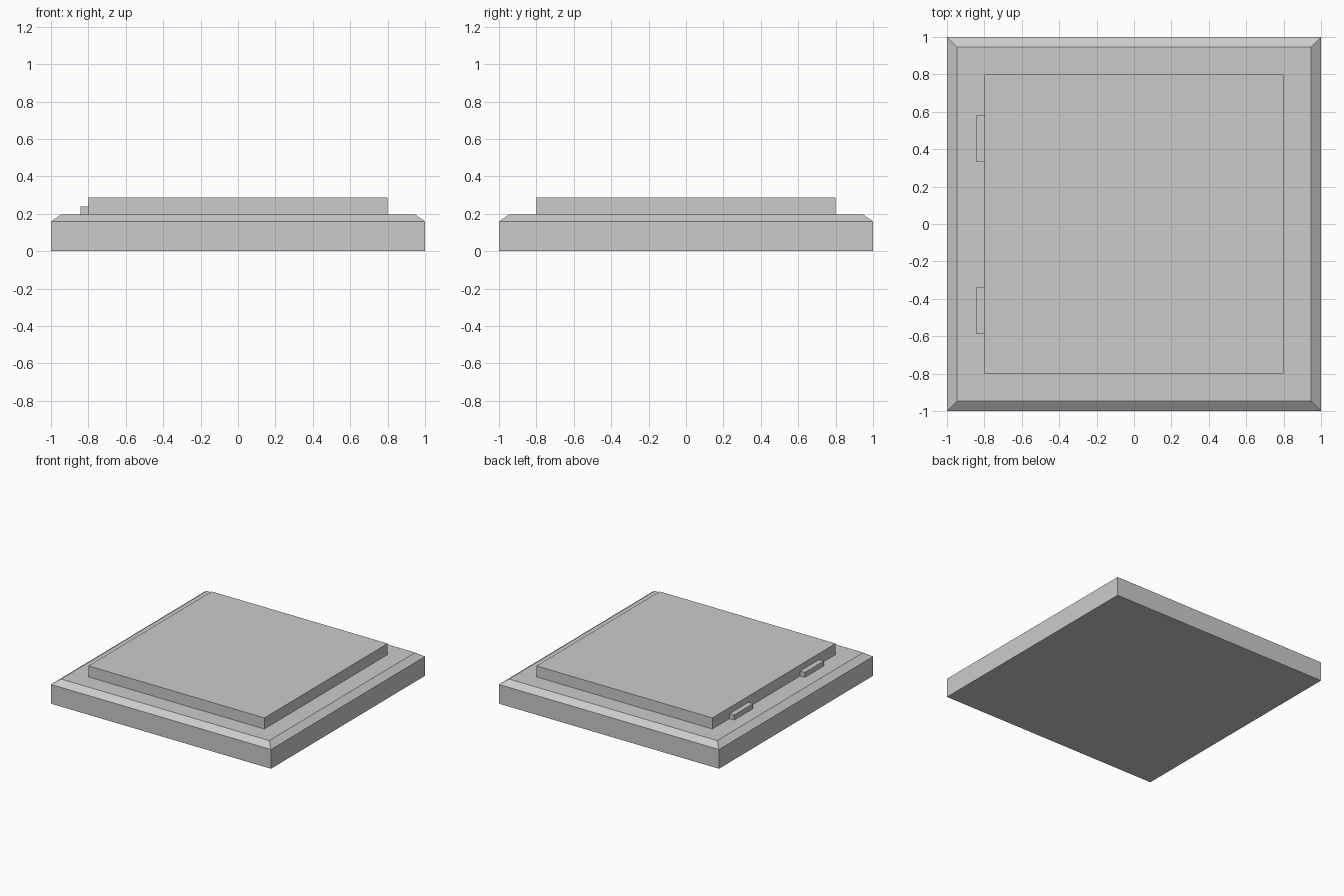
import bpy, bmesh

if "Cube" in bpy.data.objects:
    bpy.data.objects.remove(bpy.data.objects["Cube"])


def make_object(name, bm):
    bmesh.ops.recalc_face_normals(bm, faces=bm.faces)
    mesh = bpy.data.meshes.new(name)
    bm.to_mesh(mesh)
    bm.free()
    obj = bpy.data.objects.new(name, mesh)
    bpy.context.collection.objects.link(obj)
    return obj


def box(name, lo, hi):
    bm = bmesh.new()
    bmesh.ops.create_cube(bm, size=1)
    for v in bm.verts:
        v.co = [(a + b) / 2 + c * (b - a) for a, b, c in zip(lo, hi, v.co)]
    return make_object(name, bm)


def frame_base(name, levels):
    # Stacked square rings (half width, height), capped at both ends
    bm = bmesh.new()
    rings = [[bm.verts.new((x * h, y * h, z))
              for x, y in ((-1, -1), (1, -1), (1, 1), (-1, 1))]
             for h, z in levels]
    for a, b in zip(rings, rings[1:]):
        for i in range(4):
            j = (i + 1) % 4
            bm.faces.new((a[i], a[j], b[j], b[i]))
    bm.faces.new(rings[0][::-1])
    bm.faces.new(rings[-1])
    return make_object(name, bm)


# Base slab with a sloped upper rim
frame_base("base", [(1, 0), (1, 0.158), (0.947, 0.197)])

# Raised door panel
box("door_panel", (-0.8, -0.8, 0.197), (0.8, 0.8, 0.288))

# Two hinges along the left edge of the panel
for name, y in (("front_hinge", -0.463), ("back_hinge", 0.455)):
    box(name, (-0.843, y - 0.124, 0.197), (-0.8, y + 0.124, 0.238))
